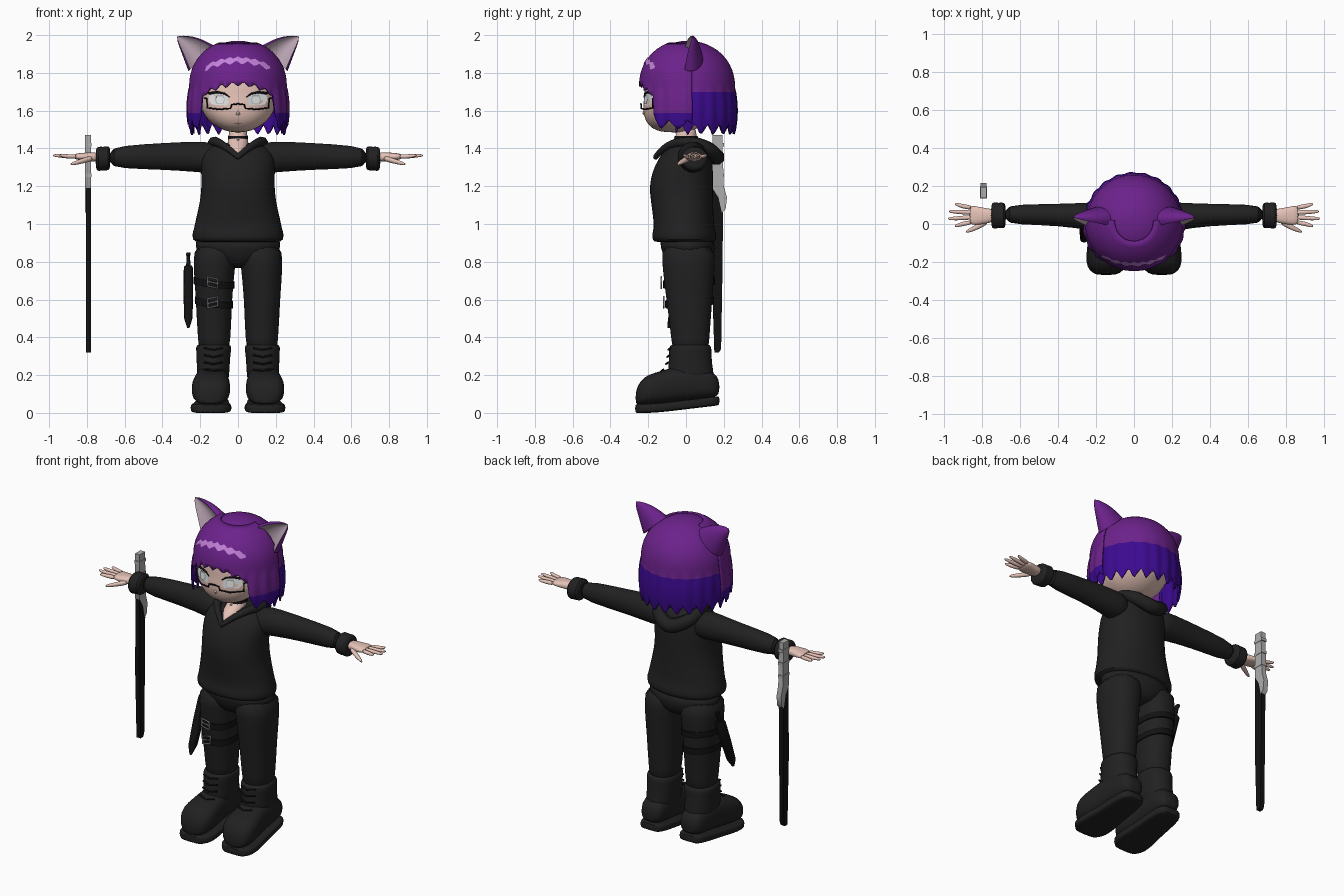
import bpy, bmesh
from math import sin, cos, pi, sqrt, radians
from mathutils import Vector as V

if "Cube" in bpy.data.objects:
    bpy.data.objects.remove(bpy.data.objects["Cube"])


def material(name, *rgb):
    m = bpy.data.materials.new(name)
    m.use_nodes = True
    m.diffuse_color = (*rgb, 1)
    m.node_tree.nodes["Principled BSDF"].inputs["Base Color"].default_value = (*rgb, 1)
    return m


PURPLE = material("hair purple", .15, .016, .26)
VIOLET = material("hair violet", .045, .003, .28)
LILAC = material("hair highlight", .55, .22, .7)
SKIN = material("skin", .78, .54, .47)
CLOTH = material("black cloth", .015, .015, .015)
DARK = material("dark trim", .006, .006, .007)
METAL = material("grey metal", .42, .42, .43)
WHITE = material("eye white", .8, .83, .84)
EAR = material("inner ear", .5, .38, .46)
LIP = material("lip", .5, .22, .2)


def make(name, bm, *mats, sub=0):
    bmesh.ops.recalc_face_normals(bm, faces=bm.faces)
    me = bpy.data.meshes.new(name)
    bm.to_mesh(me)
    bm.free()
    ob = bpy.data.objects.new(name, me)
    bpy.context.collection.objects.link(ob)
    for m in mats:
        me.materials.append(m)
    if sub:
        ob.modifiers.new("smooth", "SUBSURF").levels = sub
        ob.modifiers["smooth"].render_levels = sub
    return ob


def oval(c, u, v, n=20, p=1):
    f = lambda a: (abs(a) ** p) * (1 if a > 0 else -1)
    return [V(c) + V(u) * f(cos(2 * pi * i / n)) + V(v) * f(sin(2 * pi * i / n)) for i in range(n)]


def loft(name, rings, *mats, sub=1, paint=None):
    bm = bmesh.new()
    rows = [[bm.verts.new(p) for p in r] for r in rings]
    n = len(rows[0])
    for a, b in zip(rows, rows[1:]):
        for i in range(n):
            j = (i + 1) % n
            f = bm.faces.new((a[i], a[j], b[j], b[i]))
            f.material_index = paint(i) if paint else 0
    bm.faces.new(rows[0])
    bm.faces.new(rows[-1])
    return make(name, bm, *mats, sub=sub)


def stack(name, rows, mat, p=1, **kw):
    """Loft upward from rows of height, centre x, half width, front y, back y."""
    return loft(name, [oval((x, (a + b) / 2, z), (w, 0, 0), (0, (b - a) / 2, 0), 20, p)
                       for z, x, w, a, b in rows], mat, **kw)


def tube(name, pts, r, mat, radii=None, cyclic=False, kind="POLY"):
    cu = bpy.data.curves.new(name, "CURVE")
    cu.dimensions, cu.bevel_depth, cu.bevel_resolution = "3D", r, 2
    cu.use_fill_caps = True
    sp = cu.splines.new(kind)
    sp.points.add(len(pts) - 1)
    for i, q in enumerate(pts):
        sp.points[i].co = (*q, 1)
        sp.points[i].radius = radii[i] if radii else 1
    sp.use_cyclic_u = cyclic
    if kind == "NURBS":
        sp.order_u, sp.use_endpoint_u = 3, True
    cu.materials.append(mat)
    ob = bpy.data.objects.new(name, cu)
    bpy.context.collection.objects.link(ob)


def extrude_x(name, pts, x, half, mat):
    return loft(name, [[V((x + d, y, z)) for y, z in pts] for d in (-half, half)], mat, sub=0)


# Head, with a flattened face that other parts can be laid on
def face_y(ux, uz, uy=None):
    if uy is None:
        uy = sqrt(max(0, 1 - ux * ux - uz * uz))
    return -.22 * uy ** .6 + .04 * min(0, uz)


def on_face(x, z, off):
    return V((x, face_y(x / .205, (z - 1.67) / .185 if z < 1.67 else (z - 1.67) / .26) - off, z))


bm = bmesh.new()
bmesh.ops.create_uvsphere(bm, u_segments=40, v_segments=28, radius=1)
for v in bm.verts:
    x, y, z = v.co
    v.co = (x * .205, face_y(x, z, -y) if y < 0 else y * .2 + .04 * min(0, z),
            1.67 + z * (.185 if z < 0 else .26))
make("head", bm, SKIN)
loft("nose", [oval((0, -.205, 1.615), (.006, 0, 0), (0, .01, 0), 8),
              oval((0, -.222, 1.585), (.014, 0, 0), (0, .014, 0), 8),
              oval((0, -.215, 1.575), (.01, 0, 0), (0, .01, 0), 8)], SKIN)


def plate(name, pts, s, mat, off):
    bm = bmesh.new()
    bm.faces.new([bm.verts.new(on_face(s * x, z, off)) for x, z in pts])
    make(name, bm, mat)


plate("mouth", [(-.03, 1.532), (0, 1.537), (.03, 1.532), (0, 1.526)], 1, LIP, .005)

# Hair shells
def hair_r(z):
    if z > 1.72:
        return .25 * sqrt(max(0, 1 - ((z - 1.72) / .25) ** 2.2))
    return .25 + .012 * sin(pi * (1.72 - z) / .24)


def spike(t, k):
    return abs((t * k / (2 * pi)) % 1 - .5) * 2


def hair_point(t, z, grow, lift=0):
    r = hair_r(z) * grow + lift
    if z < 1.72:
        r *= 1 + .012 * sin(t * 22)
    return V((r * sin(t), .01 - r * cos(t), z + (grow - 1) * .25))


def shell(name, grow, top, limit, bottom, split):
    bm = bmesh.new()
    cols = 144
    rows = [1.72 + .25 * sin(pi / 2 * k / 12) for k in range(12, -1, -1)]
    rows = [z for z in rows if z <= top] + [1.70, 1.67, 1.64, 1.61, 1.58, 1.55, 1.52, 1.49, 1.46]
    ts = [-pi + 2 * pi * i / cols for i in range(cols + 1)]
    ts = [t for t in ts if abs(t) <= limit + .001]
    grid = [[bm.verts.new(hair_point(t, max(z, bottom(t)), grow)) for z in rows] for t in ts]
    for i in range(len(ts) - 1):
        for k in range(len(rows) - 1):
            if rows[k] > min(bottom(ts[i]), bottom(ts[i + 1])) + .0005:
                f = bm.faces.new((grid[i][k], grid[i + 1][k], grid[i + 1][k + 1], grid[i][k + 1]))
                f.material_index = int((rows[k] + rows[k + 1]) / 2 < split)
    bmesh.ops.remove_doubles(bm, verts=bm.verts, dist=.0004)
    bmesh.ops.delete(bm, geom=[v for v in bm.verts if not v.link_faces], context="VERTS")
    ob = make(name, bm, PURPLE, VIOLET)
    m = ob.modifiers.new("thickness", "SOLIDIFY")
    m.thickness, m.offset = .01, -1


def fringe(t):
    a = abs(t)
    if a < radians(46):
        return 1.745 - .06 * (a / .8) ** 2 - .025 * spike(t, 26)
    return 1.49 + .05 * spike(t, 16) + .05 * max(0, 1 - (a - .8) / .2)


def back_edge(t):
    return 1.8 if abs(t) < 1.3 else 1.47 + .06 * spike(t, 22)


shell("front_hair", 1.035, 1.955, radians(95), fringe, 1.58)
shell("back_hair", 1, 1.98, pi, back_edge, 1.70)

bm = bmesh.new()
band = []
for i in range(41):
    t = radians(-44 + 2.2 * i)
    mid = 1.862 - .04 * (t / .77) ** 2
    band.append([bm.verts.new(hair_point(t, mid + d, 1.035, .004))
                 for d in (.005 + .012 * spike(t, 30), -.006 - .02 * spike(t + 1, 23))])
for a, b in zip(band, band[1:]):
    bm.faces.new((a[0], b[0], b[1], a[1]))
make("hair_highlight", bm, LILAC)

# Torso, neck and hood
stack("sweater", [(.90, 0, .225, -.165, .15), (.915, 0, .243, -.18, .162), (.95, 0, .245, -.182, .162),
                  (.975, 0, .236, -.172, .152), (1.03, 0, .225, -.175, .148), (1.12, 0, .203, -.188, .145),
                  (1.2, 0, .195, -.197, .145), (1.28, 0, .198, -.18, .145), (1.35, 0, .2, -.145, .14),
                  (1.40, 0, .17, -.11, .13), (1.435, 0, .1, -.05, .11)], CLOTH, p=.9)
stack("neck", [(1.36, 0, .012, -.15, 0), (1.385, 0, .035, -.14, .02), (1.41, 0, .055, -.12, .04),
               (1.44, 0, .055, -.07, .06), (1.47, 0, .048, -.05, .055), (1.52, 0, .05, -.05, .055)], SKIN)
stack("choker", [(1.45, 0, .054, -.064, .064), (1.465, 0, .053, -.06, .062)], DARK, sub=0)
loft("pendant", [oval((0, -.068, z), (.008, 0, 0), (0, .004, 0), 8) for z in (1.43, 1.448)], METAL, sub=0)
side = [(.05, -.125, 1.40), (.11, -.05, 1.435), (.135, .04, 1.435), (.11, .12, 1.40), (.05, .155, 1.365)]
path = [(0, -.16, 1.355)] + side + [(0, .165, 1.35)] + [(-x, y, z) for x, y, z in side[::-1]]
w = [.55, .75, .95, 1.2, 1.3]
tube("hood", path, .032, CLOTH, [.45] + w + [1.35] + w[::-1], True, "NURBS")
stack("pelvis", [(.765, 0, .06, -.06, .09), (.8, 0, .17, -.11, .14), (.87, 0, .235, -.135, .16),
                 (.94, 0, .235, -.15, .15)], CLOTH)

for s, side_name in ((1, "left_"), (-1, "right_")):
    # Cat ear, hollow at the front
    rings = []
    for k in range(9):
        t = k / 8
        w = max(.003, (1 - t) ** .75)
        c = V((.192 + .13 * t, .025 + .01 * t, 1.875 + .118 * t + .012 * sin(pi * t)))
        ring = oval(c, (.07 * w, 0, -.066 * w), (0, -.065 * w, 0), 24)
        for i in range(3, 10):
            ring[i].y += .085 * w * sin(pi * (i - 2) / 8)
        rings.append([V((s * q.x, q.y, q.z)) for q in ring])
    loft(side_name + "ear", rings, PURPLE, EAR, sub=0, paint=lambda i: int(2 <= i < 10))

    # Eyes and glasses
    plate(side_name + "eye", [(.05, 1.64), (.06, 1.628), (.14, 1.632), (.155, 1.655), (.15, 1.685),
                              (.1, 1.695), (.055, 1.675)], s, WHITE, .005)
    plate(side_name + "iris", [(.078, 1.634), (.112, 1.634), (.12, 1.66), (.112, 1.685), (.078, 1.683),
                               (.07, 1.66)], s, METAL, .007)
    plate(side_name + "iris_shine", [(.08, 1.638), (.11, 1.638), (.116, 1.66), (.11, 1.674),
                                     (.08, 1.674), (.074, 1.66)], s, WHITE, .009)
    tube(side_name + "eyelash", [on_face(s * x, z, .006) for x, z in
         ((.045, 1.672), (.07, 1.69), (.11, 1.698), (.15, 1.692), (.178, 1.705))], .006, DARK,
         [.4, .8, 1, 1.2, .3])
    rim = [on_face(s * x, z, .014) for x, z in
           ((.165, 1.665), (.163, 1.615), (.1, 1.607), (.04, 1.612), (.033, 1.632), (0, 1.636))]
    tube(side_name + "glasses", [V((s * .205, -.06, 1.67))] + rim, .0045, DARK)

    # Sleeve and cuff
    def along_x(name, rows, mat, p=1):
        loft(side_name + name, [oval((s * x, y, z), (0, a, 0), (0, 0, b), 18, p)
                                for x, y, z, a, b in rows], mat)

    along_x("sleeve", [(.1, .03, 1.345, .08, .08), (.18, .035, 1.355, .083, .085), (.3, .045, 1.358, .065, .077),
                       (.5, .05, 1.357, .055, .067), (.7, .05, 1.352, .052, .056)], CLOTH)
    along_x("cuff", [(.675, .045, 1.35, .055, .05), (.685, .045, 1.348, .072, .068), (.715, .045, 1.346, .066, .062),
                     (.74, .045, 1.345, .073, .068), (.755, .045, 1.345, .06, .055)], CLOTH)
    # Hand
    along_x("palm", [(.73, .045, 1.355, .034, .026), (.79, .042, 1.355, .042, .024), (.84, .045, 1.357, .052, .019),
                     (.87, .047, 1.357, .048, .013)], SKIN, .8)
    for k, tip in enumerate((.945, .98, .975, .945)):
        y0, y1 = .01 + .025 * k, -.01 + .038 * k
        along_x("finger_%d" % (k + 1), [(.85, y0, 1.357, .013, .013), (.91, (y0 + y1) / 2, 1.358, .012, .011),
                                        (tip - .01, y1, 1.363, .009, .008), (tip, y1, 1.363, .004, .004)], SKIN)
    along_x("thumb", [(.765, .02, 1.35, .02, .017), (.82, -.012, 1.335, .016, .014),
                      (.865, -.033, 1.322, .012, .011), (.888, -.042, 1.316, .005, .005)], SKIN)

    # Trouser leg
    stack(side_name + "leg", [(.30, s * .128, .08, -.07, .12), (.40, s * .126, .087, -.08, .125),
                              (.50, s * .127, .093, -.092, .133), (.60, s * .127, .097, -.105, .14),
                              (.70, s * .127, .105, -.118, .148), (.80, s * .124, .113, -.128, .155),
                              (.90, s * .118, .115, -.135, .155)], CLOTH, p=.9)
    # Boot
    stack(side_name + "boot_shaft", [(.14, s * .133, .085, -.09, .16), (.22, s * .132, .087, -.098, .145),
                                     (.30, s * .13, .09, -.09, .135), (.35, s * .129, .096, -.092, .137),
                                     (.366, s * .128, .088, -.08, .127)], CLOTH, p=.9)
    foot = [(.178, .045, .1, .17), (.15, .075, .08, .22), (.05, .085, .07, .25), (-.05, .09, .058, .25),
            (-.12, .101, .048, .225), (-.2, .106, .042, .205), (-.245, .085, .04, .17), (-.268, .045, .045, .11)]
    cx = lambda y: s * (.138 - .03 * min(y, .1))
    loft(side_name + "boot", [oval((cx(y), y, (a + b) / 2), (h, 0, 0), (0, 0, (b - a) / 2), 20, .75)
                              for y, h, a, b in foot], CLOTH)
    loft(side_name + "sole", [oval((cx(y), y * 1.01, .044 + .12 * y + .1 * max(0, -y - .16)), (h + .006, 0, 0),
                                   (0, 0, .025), 16, .4) for y, h, a, b in foot], CLOTH)
    for k in range(4):
        z = .22 + .038 * k
        y = -.112 + .018 * k / 3
        tube(side_name + "lace_%d" % (k + 1), [(s * .13 + d, y + .25 * abs(d) - (.02 if k == 0 else 0),
             z + .2 * abs(d)) for d in (-.05, -.025, 0, .025, .05)], .005, DARK)

# Thigh straps and buckles
for k, z in enumerate((.69, .585)):
    f, b, w = -.119 + .013 * k, .15 - .007 * k, .108 - .007 * k
    loft("thigh_strap_%d" % (k + 1), [oval((-.127, (f + b) / 2, z + d), (w, 0, -.012), (0, (b - f) / 2 + .004, .01), 24, .9)
                                      for d in (-.018, .018)], DARK, sub=0)
    y = f - .012
    tilt = .006 * (2 * k - 1)
    tube("buckle_%d" % (k + 1), [(-.16, y, z + .024 - tilt), (-.108, y, z + .024 + tilt), (-.108, y, z - .024 + tilt),
                                 (-.16, y, z - .024 - tilt)], .005, METAL, cyclic=True)
    tube("buckle_pin_%d" % (k + 1), [(-.16, y, z - tilt), (-.108, y, z + tilt)], .004, METAL)

# Sheathed knife on the thigh, leaning back
def knife(name, rows, mat):
    loft(name, [oval((-.263, -.09 + .4 * (z - .45), z), (a, 0, 0), (0, b, 0), 12, .7) for z, a, b in rows], mat, sub=0)


knife("knife_sheath", [(.45, .006, .008), (.50, .022, .026), (.64, .026, .032), (.77, .024, .034), (.78, .018, .03)], DARK)
knife("knife_handle", [(.77, .012, .016), (.83, .009, .013), (.835, .012, .018), (.85, .01, .014)], DARK)

# Sword in its scabbard
extrude_x("sword_scabbard", [(.14, 1.19), (.175, 1.14), (.196, 1.06), (.193, .75), (.186, .34), (.175, .32),
                             (.15, .32), (.136, .75)], -.792, .014, DARK)
extrude_x("sword_handle", [(.14, 1.47), (.192, 1.47), (.2, 1.2), (.217, 1.14), (.21, 1.08), (.19, 1.06),
                           (.172, 1.14), (.14, 1.19)], -.793, .016, METAL)
for z in (1.25, 1.33, 1.41):
    extrude_x("handle_band", [(.135, z), (.201, z), (.201, z + .018), (.135, z + .018)], -.793, .018, METAL)

bpy.ops.object.select_all(action="DESELECT")
for ob in bpy.context.collection.objects:
    if ob.type == "MESH":
        ob.select_set(True)
        bpy.context.view_layer.objects.active = ob
bpy.ops.object.shade_smooth_by_angle(angle=radians(45))
